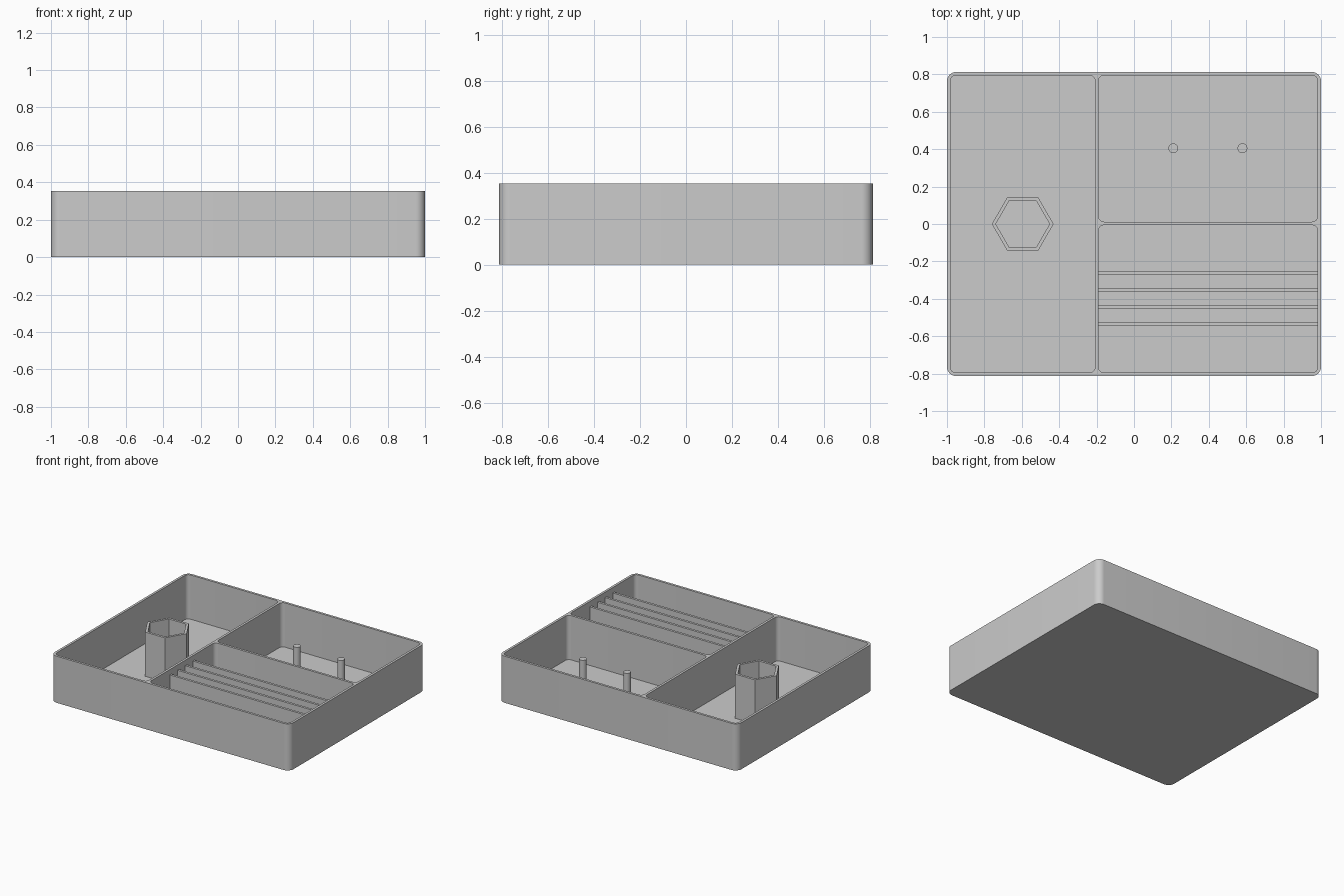
import bpy, bmesh, math

cube = bpy.data.objects.get("Cube")
if cube:
    bpy.data.objects.remove(cube, do_unlink=True)

HEIGHT, WALL, FLOOR = 0.353, 0.018, 0.018
HALF_X, HALF_Y = 1.0, 0.813
DIVIDER_TOP = 0.312

grey = bpy.data.materials.new("light_grey")
grey.use_nodes = True
COLOUR = (0.6, 0.6, 0.6, 1)
grey.diffuse_color = COLOUR
grey.node_tree.nodes["Principled BSDF"].inputs["Base Color"].default_value = COLOUR


def ring(cx, cy, radius, sides):
    return [(cx + radius * math.cos(math.tau * i / sides),
             cy + radius * math.sin(math.tau * i / sides)) for i in range(sides)]


def rounded_rect(x0, x1, y0, y1, r, steps=10):
    centres = [(x1 - r, y1 - r), (x0 + r, y1 - r), (x0 + r, y0 + r), (x1 - r, y0 + r)]
    points = []
    for quarter, (cx, cy) in enumerate(centres):
        for i in range(steps + 1):
            a = (quarter + i / steps) * math.pi / 2
            points.append((cx + r * math.cos(a), cy + r * math.sin(a)))
    return points


def prism(name, outline, z0, z1):
    bm = bmesh.new()
    base = bm.faces.new([bm.verts.new((x, y, z0)) for x, y in outline])
    top = bmesh.ops.extrude_face_region(bm, geom=[base])["geom"]
    bmesh.ops.translate(bm, vec=(0, 0, z1 - z0),
                        verts=[v for v in top if isinstance(v, bmesh.types.BMVert)])
    bmesh.ops.recalc_face_normals(bm, faces=bm.faces)
    mesh = bpy.data.meshes.new(name)
    bm.to_mesh(mesh)
    bm.free()
    obj = bpy.data.objects.new(name, mesh)
    bpy.context.collection.objects.link(obj)
    mesh.materials.append(grey)
    return obj


def select(obj):
    bpy.ops.object.select_all(action="DESELECT")
    obj.select_set(True)
    bpy.context.view_layer.objects.active = obj


def carve(obj, outline):
    """Cut a pocket down to the tray floor."""
    cutter = prism("cutter", outline, FLOOR, HEIGHT + 0.1)
    cutter.hide_render = True
    mod = obj.modifiers.new("pocket", "BOOLEAN")
    mod.operation, mod.solver, mod.object = "DIFFERENCE", "EXACT", cutter
    select(obj)
    bpy.ops.object.modifier_apply(modifier=mod.name)
    bpy.data.objects.remove(cutter, do_unlink=True)


def smooth(obj):
    select(obj)
    bpy.ops.object.shade_smooth_by_angle(angle=math.radians(30))


# Tray body with three rounded compartments
tray = prism("tray", rounded_rect(-HALF_X, HALF_X, -HALF_Y, HALF_Y, 0.05), 0, HEIGHT)
ix, iy = HALF_X - WALL, HALF_Y - WALL
split_x, split_y = -0.19, 0.012
for x0, x1, y0, y1 in [(-ix, split_x - WALL, -iy, iy),
                       (split_x, ix, split_y, iy),
                       (split_x, ix, -iy, split_y - WALL)]:
    carve(tray, rounded_rect(x0, x1, y0, y1, 0.03))
smooth(tray)

# Thin dividers, a little lower than the rim
for i in range(4):
    y = -0.26 - 0.0917 * i
    x0, x1, t = split_x - WALL / 2, ix + WALL / 2, WALL / 2
    prism(f"divider_{i + 1}", [(x0, y - t), (x1, y - t), (x1, y + t), (x0, y + t)],
          FLOOR / 2, DIVIDER_TOP)

# Hollow hexagonal holder
holder = prism("hex_holder", ring(-0.595, 0, 0.165, 6), FLOOR / 2, HEIGHT)
carve(holder, ring(-0.595, 0, 0.144, 6))

# Two round pegs
for side, x in (("right", 0.21), ("left", 0.58)):
    smooth(prism(f"peg_{side}", ring(x, 0.405, 0.026, 32), FLOOR / 2, 0.277))
